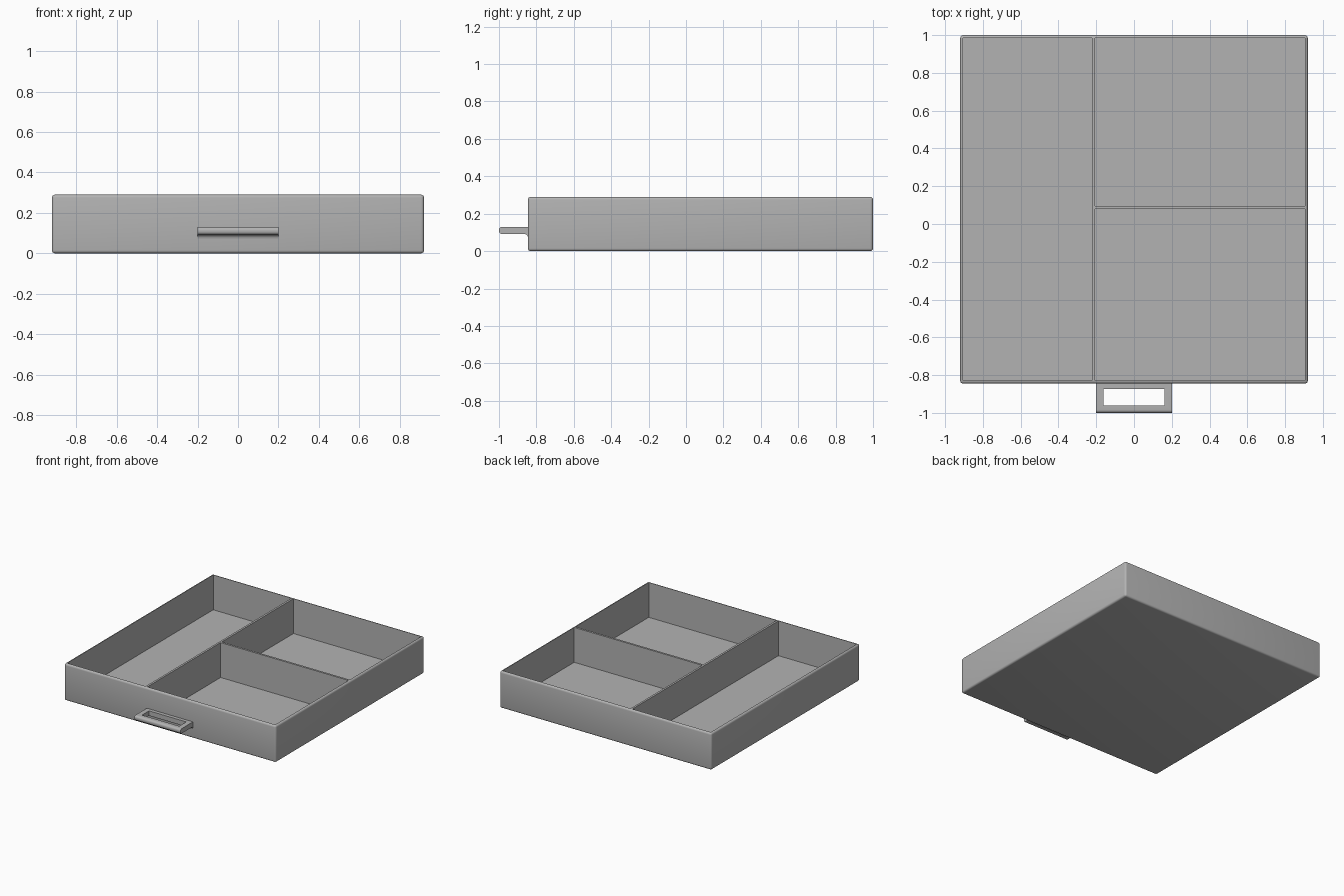
import bpy, bmesh, math
from mathutils import Vector

cube = bpy.data.objects.get("Cube")
if cube:
    bpy.data.objects.remove(cube, do_unlink=True)

grey = bpy.data.materials.new("plain_grey")
grey.use_nodes = True
COLOUR = (0.45, 0.45, 0.45, 1)
grey.diffuse_color = COLOUR
grey.node_tree.nodes["Principled BSDF"].inputs["Base Color"].default_value = COLOUR


def make(name, bm):
    bmesh.ops.recalc_face_normals(bm, faces=bm.faces)
    mesh = bpy.data.meshes.new(name)
    bm.to_mesh(mesh)
    bm.free()
    mesh.materials.append(grey)
    obj = bpy.data.objects.new(name, mesh)
    bpy.context.collection.objects.link(obj)
    return obj


def box(name, lo, hi, radius=0):
    bm = bmesh.new()
    bmesh.ops.create_cube(bm, size=1)
    lo, hi = Vector(lo), Vector(hi)
    for v in bm.verts:
        v.co = (lo + hi) / 2 + v.co * (hi - lo)
    if radius:
        bmesh.ops.bevel(bm, geom=bm.edges[:], offset=radius, segments=4,
                        profile=0.5, affect='EDGES')
    return make(name, bm)


def cut(obj, cutter):
    mod = obj.modifiers.new(cutter.name, 'BOOLEAN')
    mod.operation = 'DIFFERENCE'
    mod.solver = 'EXACT'
    mod.object = cutter
    cutter.hide_render = True
    cutter.hide_set(True)
    cutter.display_type = 'WIRE'


def smooth(obj):
    bpy.ops.object.select_all(action='DESELECT')
    obj.select_set(True)
    bpy.context.view_layer.objects.active = obj
    for mod in list(obj.modifiers):
        cutter = mod.object
        bpy.ops.object.modifier_apply(modifier=mod.name)
        bpy.data.objects.remove(cutter, do_unlink=True)
    bpy.ops.object.shade_smooth_by_angle(angle=math.radians(35))


# Tray: rounded block with three compartments hollowed out
W, FRONT, BACK, H = 0.92, -0.845, 1.0, 0.29
WALL, FLOOR, R = 0.016, 0.016, 0.015
tray = box("tray", (-W, FRONT, 0), (W, BACK, H), R)
x_lo, x_hi = -W + WALL, W - WALL
y_lo, y_hi = FRONT + WALL, BACK - WALL
pockets = {
    "long_compartment": (x_lo, -0.223, y_lo, y_hi),
    "front_compartment": (-0.207, x_hi, y_lo, 0.08),
    "back_compartment": (-0.207, x_hi, 0.096, y_hi),
}
for name, (x0, x1, y0, y1) in pockets.items():
    cut(tray, box(name, (x0, y0, FLOOR), (x1, y1, H + 0.1)))
smooth(tray)

# Handle: side profile with a rounded tip and a fillet under its root
TOP, BOTTOM, TIP, HALF = 0.13, 0.092, -1.0, 0.2
r = 0.016
profile = [(FRONT + 0.005, TOP)]
for cz, start in ((TOP - r, 90), (BOTTOM + r, 180)):
    for i in range(6):
        a = math.radians(start + i * 18)
        profile.append((TIP + r + r * math.cos(a), cz + r * math.sin(a)))
f = 0.02
for i in range(6):
    a = math.radians(90 - i * 18)
    profile.append((FRONT - f + f * math.cos(a), BOTTOM - f + f * math.sin(a)))
profile.append((FRONT + 0.005, BOTTOM - f))

bm = bmesh.new()
side = bm.faces.new([bm.verts.new((-HALF, y, z)) for y, z in profile])
grown = bmesh.ops.extrude_face_region(bm, geom=[side])
bmesh.ops.translate(bm, vec=(2 * HALF, 0, 0),
                    verts=[g for g in grown["geom"] if isinstance(g, bmesh.types.BMVert)])
handle = make("handle", bm)
cut(handle, box("handle_opening", (-0.162, -0.96, 0), (0.162, -0.873, 0.2)))
smooth(handle)
